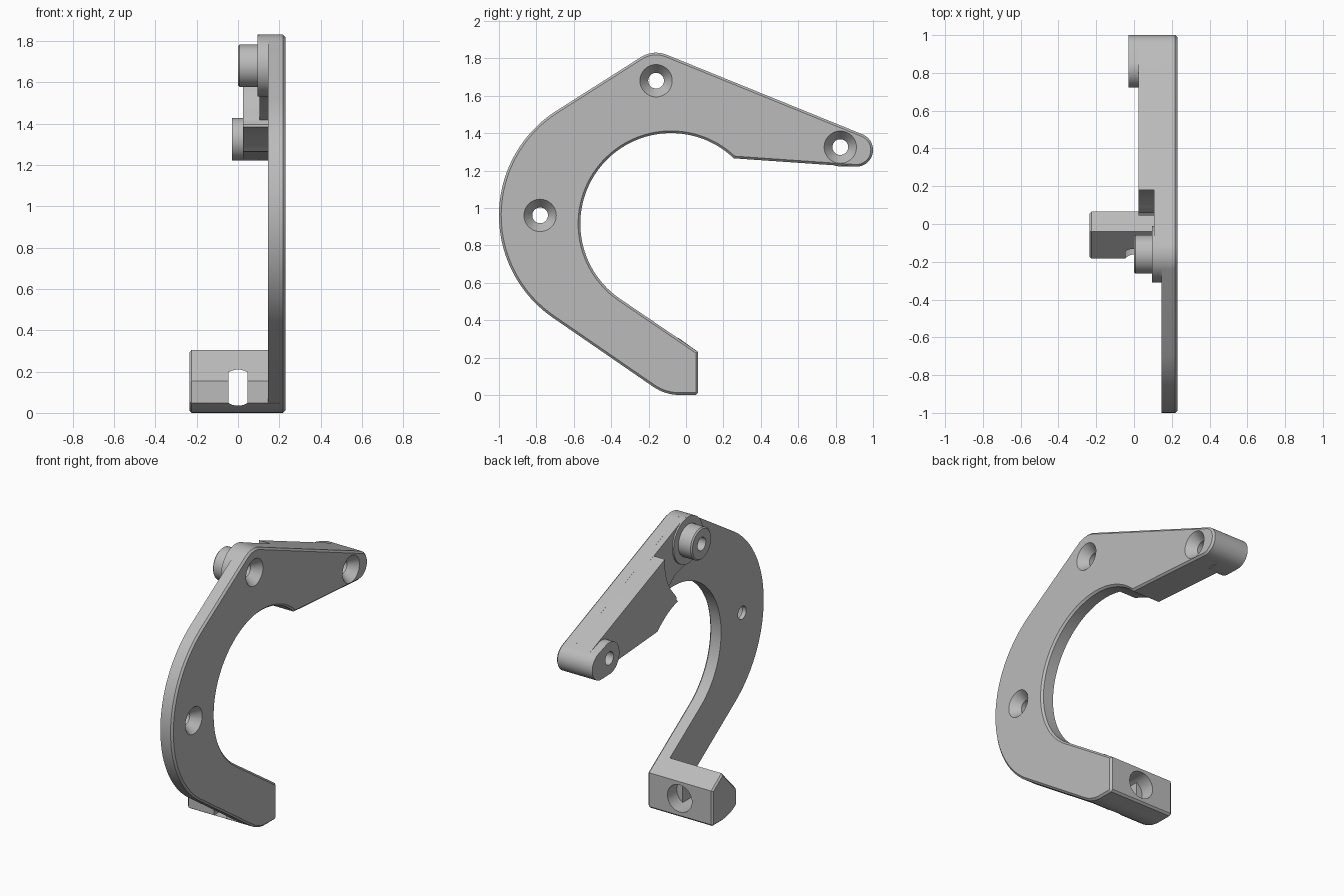
import bpy, bmesh
from math import sin, cos, radians, pi
from mathutils import Matrix, Vector

cube = bpy.data.objects.get("Cube")
if cube:
    bpy.data.objects.remove(cube, do_unlink=True)

grey = bpy.data.materials.new("plain grey")
grey.use_nodes = True
GREY = (0.5, 0.5, 0.5, 1)
grey.diffuse_color = GREY
grey.node_tree.nodes["Principled BSDF"].inputs["Base Color"].default_value = GREY


def arc(c, r, a, b, n=16):
    """Points on a circle from angle a to angle b, in degrees."""
    steps = [radians(a + (b - a) * i / n) for i in range(n + 1)]
    return [(c[0] + r * cos(t), c[1] + r * sin(t)) for t in steps]


def make(name, bm):
    bmesh.ops.recalc_face_normals(bm, faces=bm.faces[:])
    me = bpy.data.meshes.new(name)
    bm.to_mesh(me)
    bm.free()
    me.materials.append(grey)
    ob = bpy.data.objects.new(name, me)
    bpy.context.collection.objects.link(ob)
    return ob


def prism(name, pts, lo, hi, axis="x", chamfer=0, side=None):
    """Extrude a profile along x or y; optionally chamfer the rim at one end."""
    bm = bmesh.new()
    place = (lambda p: (lo, p[0], p[1])) if axis == "x" else (lambda p: (p[0], lo, p[1]))
    face = bm.faces.new([bm.verts.new(place(p)) for p in pts])
    ext = bmesh.ops.extrude_face_region(bm, geom=[face])
    move = Vector((hi - lo, 0, 0)) if axis == "x" else Vector((0, hi - lo, 0))
    bmesh.ops.translate(bm, vec=move, verts=[v for v in ext["geom"] if isinstance(v, bmesh.types.BMVert)])
    if chamfer:
        rim = [e for e in bm.edges if all(abs(v.co.x - side) < 1e-5 for v in e.verts)]
        bmesh.ops.bevel(bm, geom=rim, offset=chamfer, segments=1, affect="EDGES", profile=0.5)
    return make(name, bm)


def cone(name, centre, r_lo, r_hi, lo, hi):
    """Cone or cylinder along x."""
    bm = bmesh.new()
    spin = Matrix.Translation(((lo + hi) / 2, *centre)) @ Matrix.Rotation(pi / 2, 4, "Y")
    bmesh.ops.create_cone(bm, cap_ends=True, segments=48, radius1=r_lo, radius2=r_hi,
                          depth=hi - lo, matrix=spin)
    return make(name, bm)


# Key centres in the side plane (y, z)
TOP, TIP, SIDE = (-0.16, 1.68), (0.825, 1.325), (-0.78, 0.96)
END, RING = (0.91, 1.31), (-0.08, 0.915)
BACK, FRONT = 0.145, 0.23

end_round = arc(END, 0.09, 68, -94, 20)
foot_curve = arc((-0.034, 0.25), 0.25, 235.3, 270, 8)
ring_start = 46.2

# Hook shaped plate
outline = (arc((-0.337, 0.96), 0.663, 123.3, 235, 40) + foot_curve
           + [(0.053, 0), (0.065, 0.012), (0.065, 0.23)]
           + arc(RING, 0.485, 235, ring_start, 56)
           + end_round[::-1] + arc(TOP, 0.15, 68, 123.3, 10))
plate = prism("hook_plate", outline, BACK, FRONT, chamfer=0.012, side=FRONT)

# Thick arm, cleared around the upper boss
arm_profile = (end_round + arc(RING, 0.485, ring_start, 75, 14)
               + [(0.06, 1.395), (0.063, 1.415)]
               + arc(TOP, 0.34, -45, 4, 14))
arm = prism("upper_arm", arm_profile, 0.025, 0.17)

# Raised web joining the arm to the pad, and the round pad itself
web = prism("arm_web", arc(TOP, 0.15, 68, 270, 24)
            + [(-0.04, 1.5), (0.08, 1.405), (0.25, 1.45), (0.25, 1.675)], 0.105, 0.17)
pad = cone("boss_pad", TOP, 0.15, 0.15, 0.095, 0.17)

# Standing bosses
boss = prism("upper_boss", arc(TOP, 0.103, 0, 352.5, 47), 0, 0.15, chamfer=0.008, side=0)
tip_boss = prism("arm_end_boss", end_round + arc(TIP, 0.103, 265, 68, 24), -0.03, 0.1)

# Foot block
foot_profile = foot_curve + [(0.053, 0), (0.065, 0.012), (0.065, 0.23),
                             (-0.04, 0.305), (-0.183, 0.155), (-0.183, 0.048)]
foot = prism("foot_block", foot_profile, -0.235, 0.2, chamfer=0.01, side=-0.235)

# Cutters: countersunk screw holes, and the foot hole with its narrowed throat
screw_cutters = []
for label, c in (("top", TOP), ("tip", TIP), ("side", SIDE)):
    screw_cutters.append(cone(label + "_hole_cutter", c, 0.042, 0.042, -0.2, 0.4))
    screw_cutters.append(cone(label + "_sink_cutter", c, 0.042, 0.088, 0.172, FRONT + 0.002))
HOLE = (0, 0.122)
bore = prism("foot_bore_cutter", arc(HOLE, 0.0875, 0, 352.5, 47), -0.03, 0.2, "y")
throat = prism("foot_throat_cutter", arc(HOLE, 0.0875, 59, 121, 10)
               + arc(HOLE, 0.0875, 239, 301, 10), -0.4, 0.0, "y")


def cut(ob, cutters):
    bpy.context.view_layer.objects.active = ob
    for c in cutters:
        m = ob.modifiers.new("cut", "BOOLEAN")
        m.operation, m.solver, m.object = "DIFFERENCE", "EXACT", c
        bpy.ops.object.modifier_apply(modifier=m.name)


for part in (plate, arm, web, pad, boss, tip_boss):
    cut(part, screw_cutters)
cut(foot, (bore, throat))

# Cutters are no longer needed
for c in screw_cutters + [bore, throat]:
    bpy.data.objects.remove(c, do_unlink=True)

bpy.ops.object.select_all(action="DESELECT")
for part in (plate, arm, web, pad, boss, tip_boss, foot):
    part.select_set(True)
bpy.context.view_layer.objects.active = plate
bpy.ops.object.shade_smooth_by_angle(angle=radians(25))
